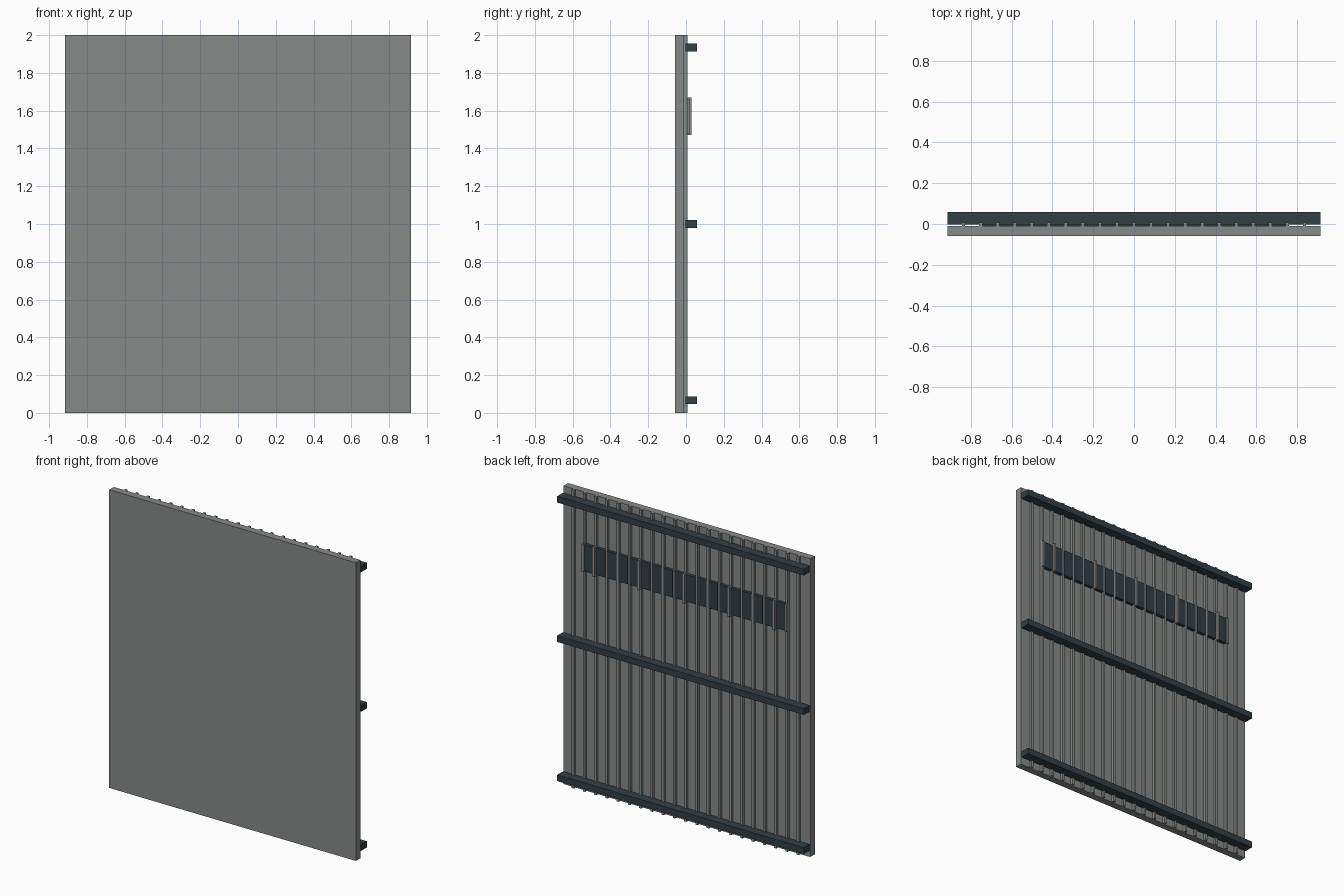
import bpy
import bmesh
from mathutils import Matrix, Vector

if "Cube" in bpy.data.objects:
    bpy.data.objects.remove(bpy.data.objects["Cube"])


def material(name, rgb):
    m = bpy.data.materials.new(name)
    m.diffuse_color = (*rgb, 1)
    m.use_nodes = True
    m.node_tree.nodes["Principled BSDF"].inputs["Base Color"].default_value = m.diffuse_color
    return m


GREY = material("weathered grey", (0.24, 0.255, 0.243))
DARK = material("dark slate", (0.032, 0.05, 0.059))


def boxes(name, extents, mat):
    """One object made of boxes given as (x0, x1, y0, y1, z0, z1)."""
    bm = bmesh.new()
    for x0, x1, y0, y1, z0, z1 in extents:
        centre = Vector((x0 + x1, y0 + y1, z0 + z1)) / 2
        size = Matrix.Diagonal((x1 - x0, y1 - y0, z1 - z0, 1))
        bmesh.ops.create_cube(bm, size=1, matrix=Matrix.Translation(centre) @ size)
    mesh = bpy.data.meshes.new(name)
    bm.to_mesh(mesh)
    bm.free()
    mesh.materials.append(mat)
    ob = bpy.data.objects.new(name, mesh)
    bpy.context.collection.objects.link(ob)
    return ob


W = 0.915         # half width
STEP = 0.0835     # rib spacing
PANEL_BACK = -0.010

# Flat front sheet
boxes("front_panel", [(-W, W, -0.058, PANEL_BACK, 0, 2)], GREY)

# Vertical ribs on the back
boxes("back_ribs", [(i * STEP - 0.008, i * STEP + 0.008, PANEL_BACK, 0.008, 0, 2)
                    for i in range(-10, 11)], GREY)

# Three horizontal rails
boxes("cross_rails", [(-W, W, -0.003, 0.058, z - 0.021, z + 0.021)
                      for z in (0.067, 1.0, 1.935)], DARK)

# Dark strip plates set between the ribs
boxes("strip_plates", [((i + 0.5) * STEP - 0.034, (i + 0.5) * STEP + 0.034,
                        PANEL_BACK, 0.012, 1.48, 1.66)
                       for i in range(-9, 9)], DARK)

# Upright brackets on every fourth rib, and end caps of the strip
boxes("strip_brackets", [(i * STEP - 0.008, i * STEP + 0.008, 0.007, 0.029, 1.47, 1.67)
                         for i in range(-8, 9, 4)], GREY)
boxes("strip_end_caps", [(s * 9 * STEP - 0.008, s * 9 * STEP + 0.008, 0.007, 0.02, 1.48, 1.66)
                         for s in (-1, 1)], GREY)
